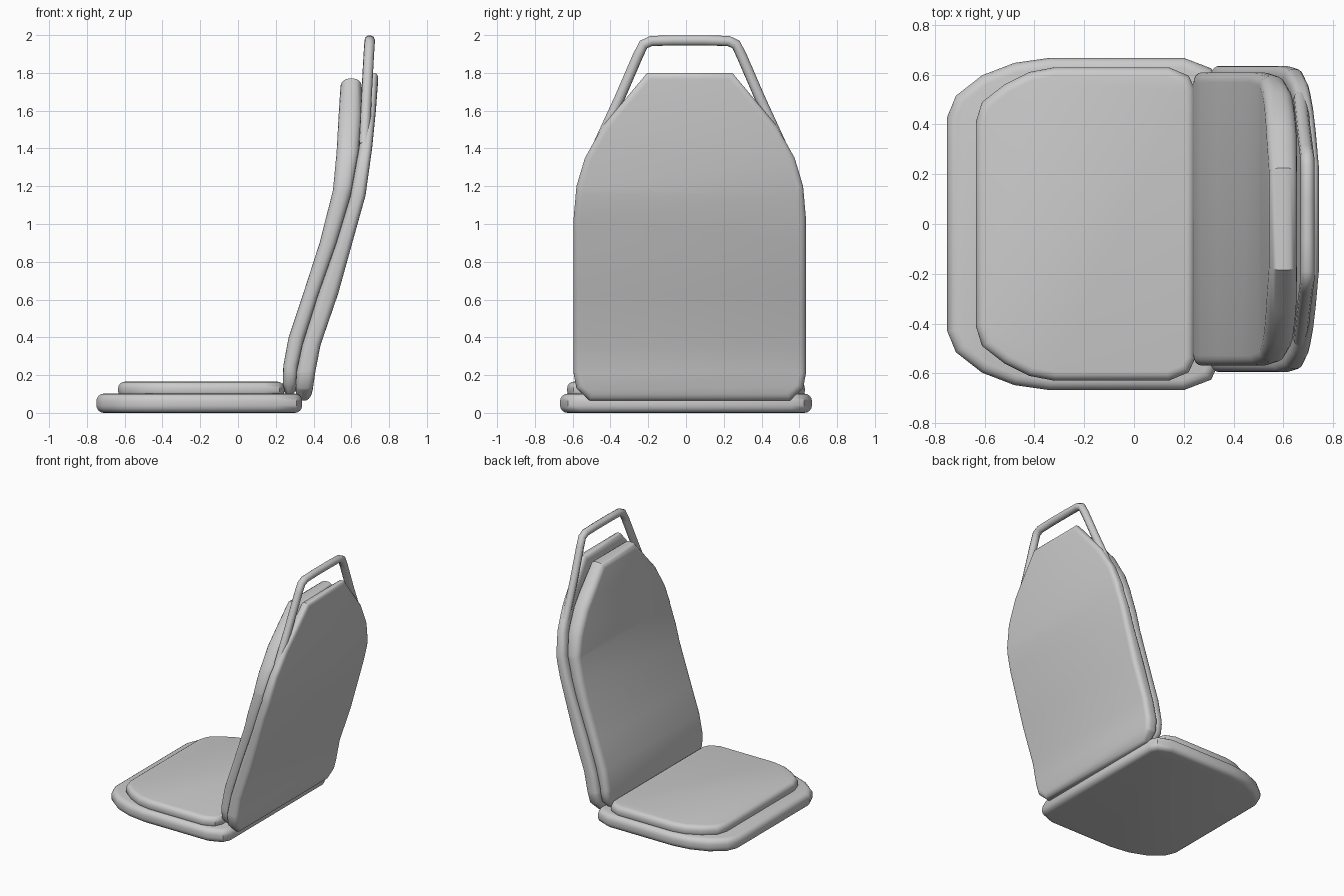
import bpy, bmesh
from mathutils import Vector

if "Cube" in bpy.data.objects:
    bpy.data.objects.remove(bpy.data.objects["Cube"])


def interp(table, z):
    """Linear lookup of (front x, back x) at height z in rows (z, front, back)."""
    if z <= table[0][0]:
        return table[0][1:]
    for a, b in zip(table, table[1:]):
        if z <= b[0]:
            t = (z - a[0]) / (b[0] - a[0])
            return [a[i] + (b[i] - a[i]) * t for i in (1, 2)]
    return table[-1][1:]


def slab(half, thick, radius):
    """Rounded slab from half an outline (u, v), mirrored in u; thickness is local z."""
    bm = bmesh.new()
    outline = half + [(-u, v) for u, v in reversed(half)]
    face = bm.faces.new([bm.verts.new((u, v, 0)) for u, v in outline])
    ext = bmesh.ops.extrude_face_region(bm, geom=[face])
    for v in ext["geom"]:
        if isinstance(v, bmesh.types.BMVert):
            v.co.z = thick
    bm.edges.ensure_lookup_table()
    rims = [e for e in bm.edges if abs(e.verts[0].co.z - e.verts[1].co.z) < 1e-5]
    bmesh.ops.bevel(bm, geom=rims, offset=radius, segments=4, profile=0.5,
                    affect='EDGES', clamp_overlap=False)
    return bm


def finish(name, bm):
    bmesh.ops.recalc_face_normals(bm, faces=bm.faces[:])
    me = bpy.data.meshes.new(name)
    bm.to_mesh(me)
    bm.free()
    ob = bpy.data.objects.new(name, me)
    bpy.context.collection.objects.link(ob)
    smooth(ob)


def smooth(ob):
    bpy.ops.object.select_all(action='DESELECT')
    ob.select_set(True)
    bpy.context.view_layer.objects.active = ob
    bpy.ops.object.shade_smooth_by_angle(angle=0.7)


def flat_part(name, half, z0, z1, radius):
    """Horizontal slab, half outline given as (y, x)."""
    bm = slab(half, z1 - z0, radius)
    for v in bm.verts:
        y, x, t = v.co
        v.co = (x, y, z0 + t)
    finish(name, bm)


def bent_part(name, half, profile, radius, y_mid):
    """Upright slab, half outline given as (y, z), bent along the side profile."""
    thick = 0.1
    bm = slab(half, thick, radius)
    for row in profile[1:-1]:
        bmesh.ops.bisect_plane(bm, geom=bm.verts[:] + bm.edges[:] + bm.faces[:],
                               plane_co=(0, row[0], 0), plane_no=(0, 1, 0))
    for v in bm.verts:
        y, z, t = v.co
        front, back = interp(profile, z)
        v.co = (front + (back - front) * t / thick, y + y_mid, z)
    finish(name, bm)


# Seat base and its cushion
flat_part("seat_base",
          [(0.43, -0.75), (0.515, -0.715), (0.597, -0.61), (0.647, -0.48), (0.667, -0.34),
           (0.667, 0.20), (0.625, 0.31), (0.56, 0.34)], 0.0, 0.102, 0.04)
flat_part("seat_cushion",
          [(0.41, -0.635), (0.49, -0.61), (0.56, -0.52), (0.61, -0.42), (0.629, -0.32),
           (0.629, 0.14), (0.595, 0.22), (0.54, 0.245)], 0.08, 0.165, 0.035)

# Curved back shell
bent_part("back_shell",
          [(0.53, 0.065), (0.60, 0.13), (0.615, 0.21), (0.615, 1.03), (0.60, 1.20),
           (0.555, 1.35), (0.46, 1.52), (0.225, 1.80)],
          [(0.065, 0.31, 0.38), (0.12, 0.305, 0.395), (0.22, 0.31, 0.41), (0.36, 0.34, 0.437),
           (0.63, 0.425, 0.53), (0.90, 0.52, 0.605), (1.15, 0.595, 0.675), (1.40, 0.64, 0.71),
           (1.60, 0.662, 0.73), (1.80, 0.68, 0.745)], 0.035, 0.02)

# Curved back cushion
bent_part("back_cushion",
          [(0.52, 0.10), (0.575, 0.15), (0.588, 0.22), (0.588, 1.03), (0.573, 1.20),
           (0.53, 1.34), (0.435, 1.51), (0.205, 1.77)],
          [(0.10, 0.235, 0.31), (0.25, 0.24, 0.318), (0.40, 0.268, 0.355), (0.60, 0.335, 0.42),
           (0.90, 0.432, 0.525), (1.18, 0.503, 0.605), (1.38, 0.522, 0.64), (1.58, 0.533, 0.655),
           (1.77, 0.545, 0.655)], 0.04, 0.02)

# Tubular handle above the back
half_path = [(0.485, 0.668, 1.42), (0.37, 0.68, 1.67), (0.275, 0.692, 1.89), (0.245, 0.696, 1.95),
             (0.205, 0.697, 1.969), (0.08, 0.697, 1.972)]
path = half_path + [(-y, x, z) for y, x, z in reversed(half_path)]
curve = bpy.data.curves.new("handle_path", 'CURVE')
curve.dimensions = '3D'
curve.bevel_depth = 0.028
curve.bevel_resolution = 3
curve.use_fill_caps = True
spline = curve.splines.new('POLY')
spline.points.add(len(path) - 1)
for p, (y, x, z) in zip(spline.points, path):
    p.co = (x, y + 0.02, z, 1)
tmp = bpy.data.objects.new("handle_tmp", curve)
bpy.context.collection.objects.link(tmp)
bpy.context.view_layer.update()
mesh = bpy.data.meshes.new_from_object(tmp.evaluated_get(bpy.context.evaluated_depsgraph_get()))
bpy.data.objects.remove(tmp)
handle = bpy.data.objects.new("handle", mesh)
bpy.context.collection.objects.link(handle)
smooth(handle)
